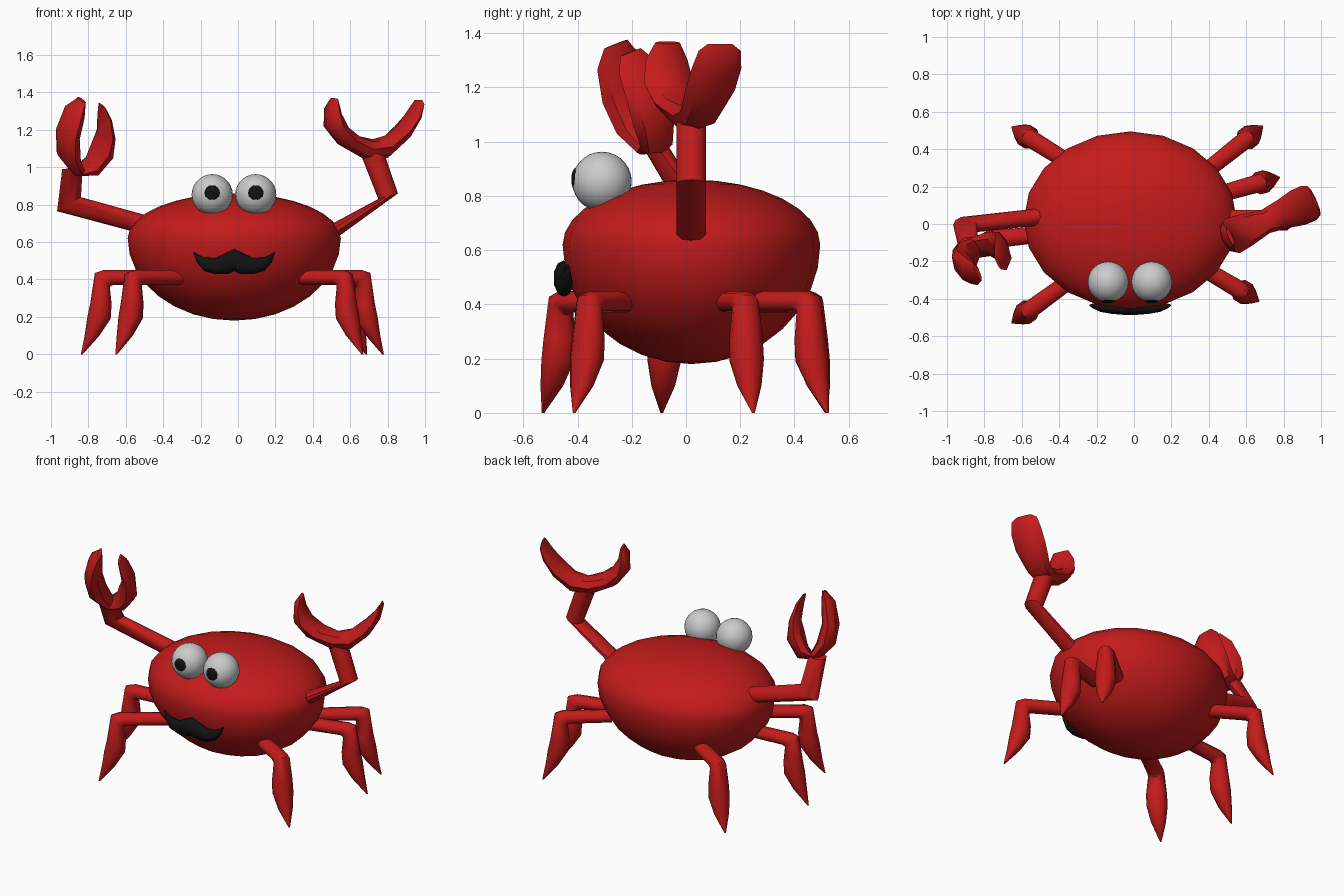
import bpy, bmesh, math
from mathutils import Vector as V

if "Cube" in bpy.data.objects:
    bpy.data.objects.remove(bpy.data.objects["Cube"])


def material(name, color):
    m = bpy.data.materials.new(name)
    m.diffuse_color = color
    m.use_nodes = True
    m.node_tree.nodes["Principled BSDF"].inputs["Base Color"].default_value = m.diffuse_color
    return m


RED = material("red_shell", (0.55, 0.011, 0.011, 1))
BLACK = material("black", (0.006, 0.006, 0.006, 1))


def finish(ob, name, mat, angle=50):
    ob.name = name
    if mat:
        ob.data.materials.append(mat)
    bpy.ops.object.select_all(action='DESELECT')
    ob.select_set(True)
    bpy.context.view_layer.objects.active = ob
    bpy.ops.object.shade_smooth_by_angle(angle=math.radians(angle))
    return ob


def loft(name, rings, mat, n=10, angle=50):
    """Skin elliptical rings, each given as (outer point, inner point, side vector)."""
    bm = bmesh.new()
    loops = []
    for a, b, side in rings:
        a, b, side = V(a), V(b), V(side)
        c, h = (a + b) / 2, (a - b) / 2
        loops.append([bm.verts.new(c + h * math.cos(t) + side * math.sin(t))
                      for t in (2 * math.pi * i / n for i in range(n))])
    for p, q in zip(loops, loops[1:]):
        for i in range(n):
            j = (i + 1) % n
            bm.faces.new((p[i], p[j], q[j], q[i]))
    bm.faces.new(loops[0])
    bm.faces.new(loops[-1])
    bmesh.ops.recalc_face_normals(bm, faces=bm.faces)
    me = bpy.data.meshes.new(name)
    bm.to_mesh(me)
    bm.free()
    ob = bpy.data.objects.new(name, me)
    bpy.context.collection.objects.link(ob)
    return finish(ob, name, mat, angle)


def ball(name, loc, scale, mat, seg=24, rings=14):
    bpy.ops.mesh.primitive_uv_sphere_add(segments=seg, ring_count=rings, radius=1, location=loc)
    ob = bpy.context.object
    for v in ob.data.vertices:
        v.co = V(v.co[i] * scale[i] for i in range(3))
    return finish(ob, name, mat, 60)


# Body: shallow dome above, deep bowl below
body = ball("body", (-0.02, 0.02, 0.62), (0.57, 0.475, 0.24), RED, 20, 16)
for v in body.data.vertices:
    if v.co.z < 0:
        v.co.z *= 0.44 / 0.24

# Eyes and pupils
for side, x in (("left", -0.138), ("right", 0.095)):
    ball(side + "_eye", (x, -0.31, 0.853), (0.11, 0.11, 0.11), None)
    ball(side + "_pupil", (x, -0.405, 0.86), (0.044, 0.018, 0.044), BLACK, 16, 8)

# Moustache: half profile (offset, top, bottom, y, depth), mirrored
half = [(0, .562, .445, -.452, .036), (.03, .548, .43, -.452, .036),
        (.1, .515, .428, -.45, .032), (.16, .517, .445, -.445, .026),
        (.2, .537, .49, -.438, .014), (.217, .548, .54, -.435, .004)]
full = [(-h[0],) + h[1:] for h in reversed(half[1:])] + half
loft("moustache", [((x - .02, y, t), (x - .02, y, b), (0, d, 0))
                   for x, t, b, y, d in full], BLACK)

# Legs: shared profile (outer s, z, inner s, z, half width), s measured from the foot tip
leg_profile = [(-.42, .45, -.42, .37, .045), (-.12, .45, -.17, .37, .05),
               (-.075, .435, -.155, .36, .05), (-.05, .27, -.165, .27, .063),
               (-.035, .2, -.16, .19, .064), (-.02, .1, -.1, .1, .045),
               (0, 0, -.01, 0, .005)]
legs = {"front_left_leg": (-.655, -.53, -.81, -.59), "middle_left_leg": (-.84, -.09, -.99, -.1),
        "back_left_leg": (-.655, .52, -.85, .53), "front_right_leg": (.67, -.415, .86, -.51),
        "middle_right_leg": (.78, .25, .96, .27), "back_right_leg": (.69, .525, .78, .62)}
for name, (x, y, dx, dy) in legs.items():
    d, foot = V((dx, dy, 0)).normalized(), V((x, y, 0))
    loft(name, [(foot + d * so + V((0, 0, zo)), foot + d * si + V((0, 0, zi)),
                 V((-d.y, d.x, 0)) * w) for so, zo, si, zi, w in leg_profile], RED)

# Arms: bent tubes with a mitred elbow
W = (0, 0.057, 0)
loft("left_arm", [((-.48, .04, .74), (-.5, .04, .64), (0, .048, 0)),
                  ((-.84, -.005, .84), (-.967, -.005, .765), (0, .045, 0)),
                  ((-.83, -.12, 1.0), (-.94, -.12, .99), (0, .05, 0))], RED)
loft("right_arm", [((.47, .02, .68), (.51, .02, .61), W),
                   ((.75, .02, .83), (.855, .02, .86), W),
                   ((.66, .02, 1.06), (.78, .02, 1.08), W)], RED)


# Claws: pincer outline in x-z, sheared into its slanted plane
def claw(name, rows, place, normal):
    loft(name, [(place(xo, zo), place(xi, zi), V(normal).normalized() * w)
                for xo, zo, xi, zi, w in rows], RED, 8, 40)


claw("right_claw",
     [(.505, 1.37, .525, 1.36, .05), (.475, 1.32, .54, 1.28, .085),
      (.47, 1.22, .58, 1.21, .1), (.54, 1.12, .65, 1.165, .09),
      (.68, 1.04, .72, 1.15, .065), (.80, 1.05, .79, 1.17, .08),
      (.90, 1.15, .86, 1.23, .1), (.96, 1.26, .91, 1.28, .1),
      (.975, 1.33, .95, 1.34, .085), (.97, 1.36, .96, 1.36, .05)],
     lambda x, z: (x, .02 + (x - .72) * .43, z), (-.4, .91, 0))
claw("left_claw",
     [(-.845, 1.36, -.825, 1.36, .05), (-.91, 1.31, -.835, 1.28, .09),
      (-.96, 1.18, -.86, 1.17, .1), (-.96, 1.06, -.85, 1.06, .09),
      (-.88, .96, -.83, 1.0, .06), (-.76, .96, -.80, 1.05, .07),
      (-.68, 1.06, -.77, 1.12, .09), (-.67, 1.17, -.74, 1.18, .09),
      (-.69, 1.27, -.735, 1.27, .08), (-.72, 1.33, -.735, 1.33, .045)],
     lambda x, z: (x, -.12 + (x + .83) * .4 - (z - .98) * .36, z), (-.4, .85, .33))
